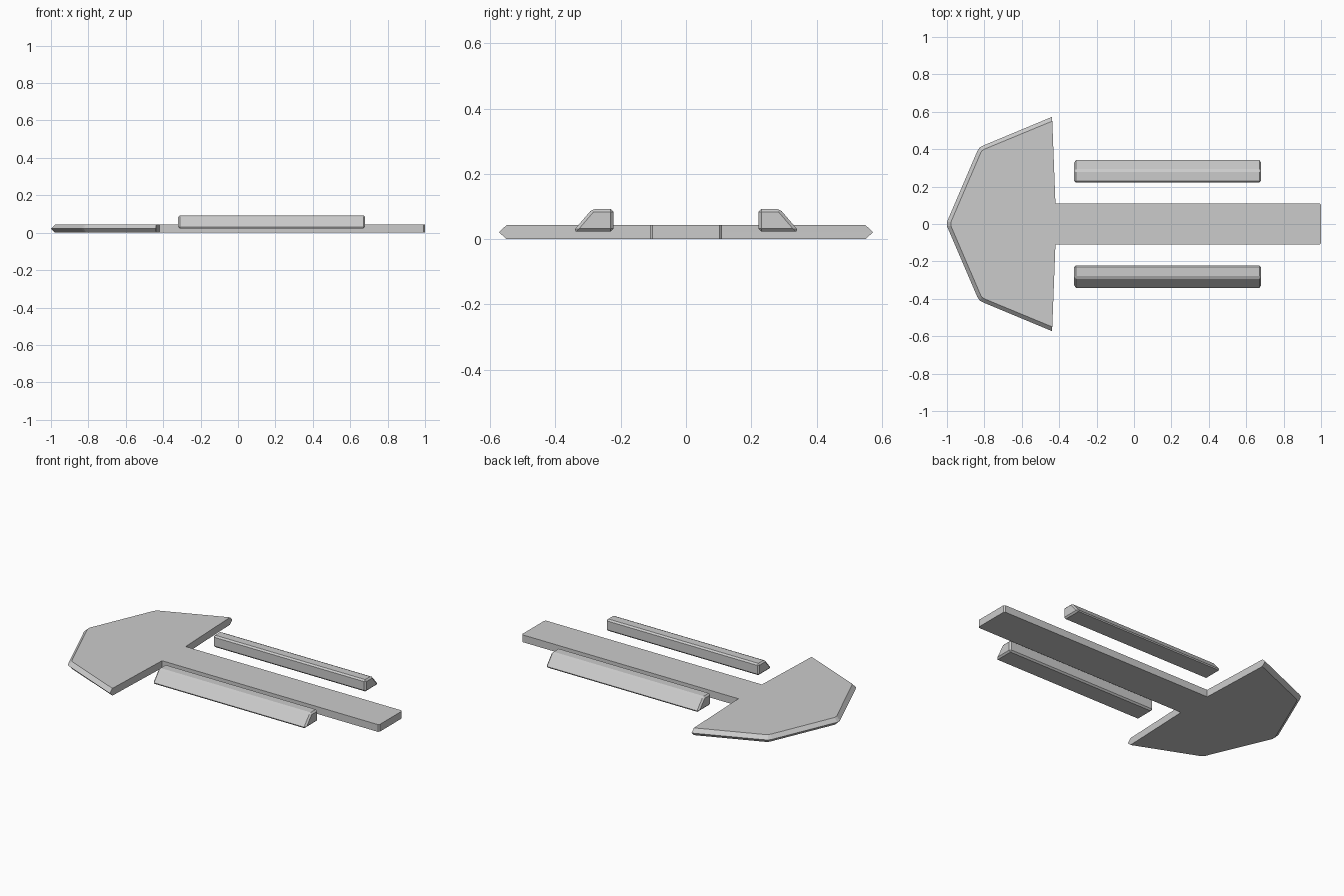
import bpy, bmesh

if "Cube" in bpy.data.objects:
    bpy.data.objects.remove(bpy.data.objects["Cube"])


def make_object(name, verts, faces):
    mesh = bpy.data.meshes.new(name)
    mesh.from_pydata(verts, [], faces)
    bm = bmesh.new()
    bm.from_mesh(mesh)
    bmesh.ops.recalc_face_normals(bm, faces=bm.faces)
    bm.to_mesh(mesh)
    bm.free()
    obj = bpy.data.objects.new(name, mesh)
    bpy.context.collection.objects.link(obj)
    return obj


def loft(name, rings):
    # joins equal-length rings and caps both ends
    n = len(rings[0])
    verts = [p for ring in rings for p in ring]
    faces = [tuple(range(n)), tuple(range((len(rings) - 1) * n, len(rings) * n))]
    for r in range(len(rings) - 1):
        for i in range(n):
            j = (i + 1) % n
            faces.append((r * n + i, r * n + j, (r + 1) * n + j, (r + 1) * n + i))
    return make_object(name, verts, faces)


# Arrow-shaped plate: broad head and long shank, head has a pointed outer edge
T = 0.043
shank = [(0.992, 0.11), (-0.42, 0.11)]
head_mid = [(-0.438, 0.573), (-0.805, 0.42), (-0.825, 0.41), (-0.838, 0.39), (-1.0, 0.012)]
head_flat = [(-0.437, 0.55), (-0.80, 0.40), (-0.812, 0.392), (-0.82, 0.38), (-0.979, 0.010)]


def plate_ring(head, z):
    half = [(1.0, 0.102)] + shank + head
    pts = half + [(x, -y) for x, y in reversed(half)]
    return [(x, y, z) for x, y in pts]


loft("arrow_plate", [plate_ring(head_flat, 0), plate_ring(head_mid, T / 2),
                     plate_ring(head_flat, T)])

# Pair of side rails: sloped outside, upright inside, chamfered all round
profile = [(0.222, 0.023), (0.222, 0.093), (0.287, 0.093), (0.347, 0.023)]
rail = loft("side_rails", [[(x, y, z) for y, z in profile] for x in (-0.32, 0.68)])
bevel = rail.modifiers.new("chamfer", 'BEVEL')
bevel.width = 0.009
bevel.segments = 1
bevel.limit_method = 'NONE'
mirror = rail.modifiers.new("mirror", 'MIRROR')
mirror.use_axis = (False, True, False)
